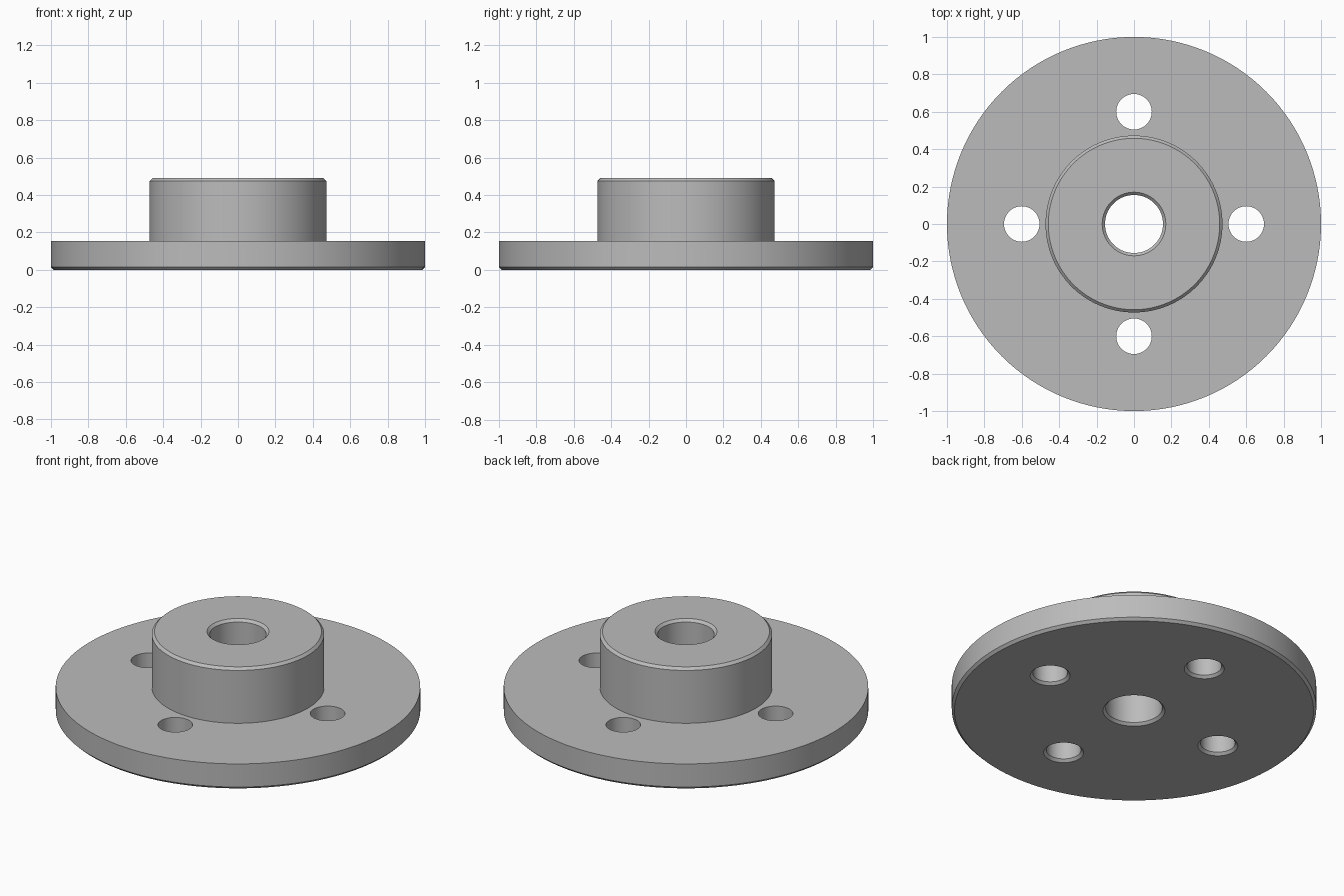
import bpy
import bmesh
import math

if "Cube" in bpy.data.objects:
    bpy.data.objects.remove(bpy.data.objects["Cube"], do_unlink=True)

# Main dimensions
FLANGE_R, FLANGE_TOP = 1.0, 0.155
HUB_R, HUB_TOP = 0.473, 0.49
BORE_R, BOLT_R, BOLT_CIRCLE = 0.155, 0.095, 0.6
CHAMFER = 0.015

steel = bpy.data.materials.new("plain grey steel")
steel.use_nodes = True
grey = (0.5, 0.5, 0.5, 1)
steel.diffuse_color = grey
steel.node_tree.nodes["Principled BSDF"].inputs["Base Color"].default_value = grey


def lathe(name, profile, segments, location=(0, 0, 0)):
    """Revolve a closed (radius, z) outline round the z axis."""
    bm = bmesh.new()
    rings = []
    for i in range(segments):
        a = 2 * math.pi * i / segments
        rings.append([bm.verts.new((r * math.cos(a), r * math.sin(a), z))
                      for r, z in profile])
    n = len(profile)
    for i in range(segments):
        here, following = rings[i], rings[(i + 1) % segments]
        for j in range(n):
            k = (j + 1) % n
            bm.faces.new((here[j], following[j], following[k], here[k]))
    bmesh.ops.remove_doubles(bm, verts=bm.verts, dist=1e-6)
    bmesh.ops.recalc_face_normals(bm, faces=bm.faces)
    mesh = bpy.data.meshes.new(name)
    bm.to_mesh(mesh)
    bm.free()
    obj = bpy.data.objects.new(name, mesh)
    obj.location = location
    mesh.materials.append(steel)
    bpy.context.collection.objects.link(obj)
    return obj


# Flange, hub and chamfered bore as one turned part
c = CHAMFER
flange = lathe("flanged_hub", [
    (BORE_R + c, 0), (FLANGE_R - c, 0), (FLANGE_R, c),
    (FLANGE_R, FLANGE_TOP), (HUB_R, FLANGE_TOP),
    (HUB_R, HUB_TOP - c), (HUB_R - c, HUB_TOP),
    (BORE_R + c, HUB_TOP), (BORE_R, HUB_TOP - c), (BORE_R, c),
], 128)

# Four bolt holes, countersunk on the underside
bpy.context.view_layer.objects.active = flange
flange.select_set(True)
for i in range(4):
    a = i * math.pi / 2
    cutter = lathe("bolt_hole_cutter", [
        (0, -c), (BOLT_R + 2 * c, -c), (BOLT_R, c),
        (BOLT_R, FLANGE_TOP + 0.1), (0, FLANGE_TOP + 0.1),
    ], 48, (BOLT_CIRCLE * math.cos(a), BOLT_CIRCLE * math.sin(a), 0))
    cutter.hide_render = True
    cut = flange.modifiers.new("bolt hole", 'BOOLEAN')
    cut.operation = 'DIFFERENCE'
    cut.solver = 'EXACT'
    cut.object = cutter
    bpy.context.view_layer.update()
    bpy.ops.object.modifier_apply(modifier=cut.name)
    bpy.data.objects.remove(cutter, do_unlink=True)

bpy.ops.object.shade_smooth_by_angle(angle=math.radians(30))
